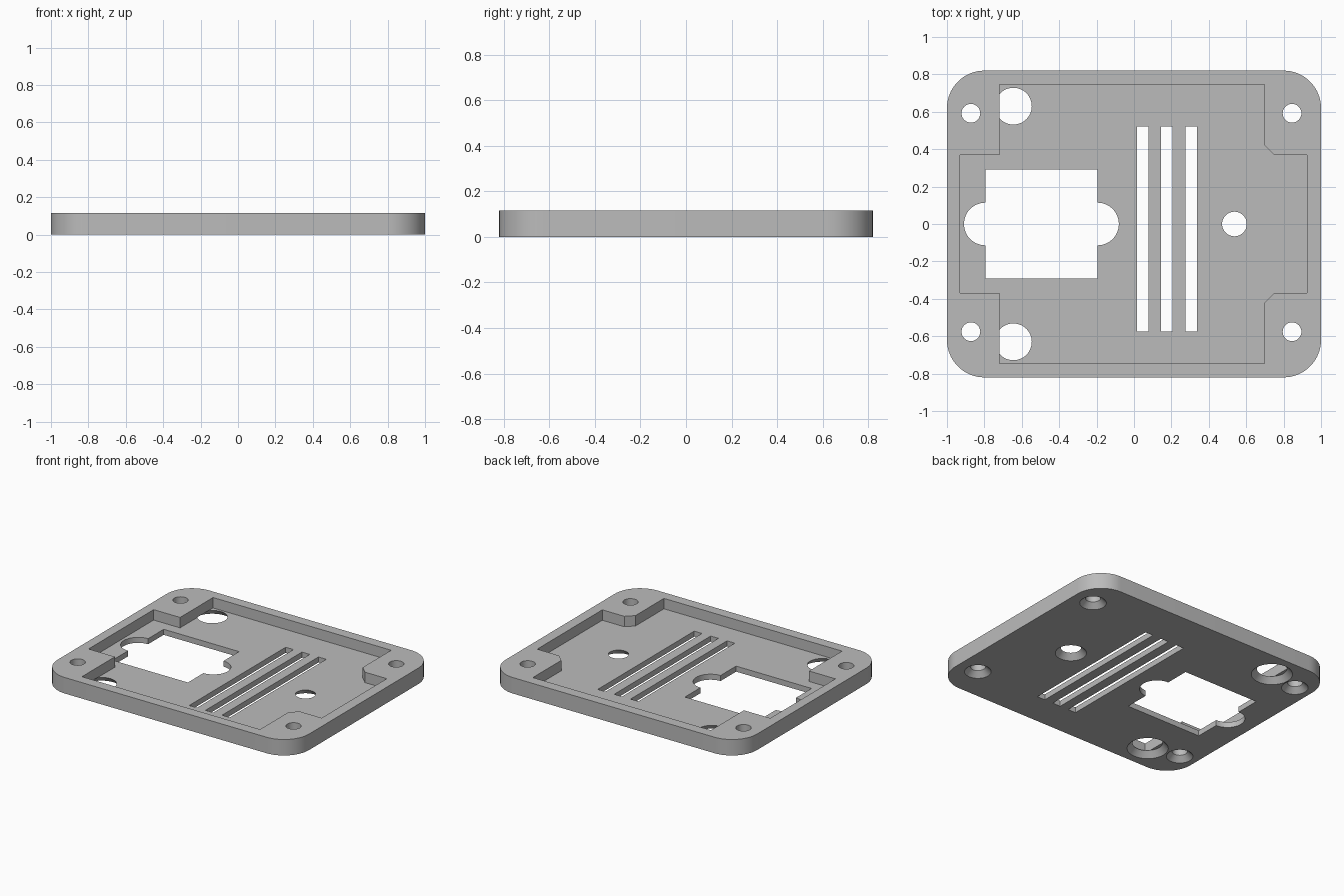
import bpy, bmesh
from math import cos, sin, pi, radians

if "Cube" in bpy.data.objects:
    bpy.data.objects.remove(bpy.data.objects["Cube"], do_unlink=True)

HALF_X, HALF_Y, HEIGHT, FLOOR = 1.0, 0.82, 0.115, 0.04
SEGS = 48

grey = bpy.data.materials.new("plain grey")
grey.use_nodes = True
COLOUR = (0.5, 0.5, 0.5, 1)
grey.diffuse_color = COLOUR
grey.node_tree.nodes["Principled BSDF"].inputs["Base Color"].default_value = COLOUR


def loft(name, rings):
    """Closed solid from stacked rings with equal point counts."""
    bm = bmesh.new()
    loops = [[bm.verts.new(p) for p in ring] for ring in rings]
    n = len(loops[0])
    bm.faces.new(loops[0][::-1])
    bm.faces.new(loops[-1])
    for low, high in zip(loops, loops[1:]):
        for i in range(n):
            j = (i + 1) % n
            bm.faces.new((low[i], low[j], high[j], high[i]))
    bmesh.ops.recalc_face_normals(bm, faces=bm.faces)
    mesh = bpy.data.meshes.new(name)
    bm.to_mesh(mesh)
    bm.free()
    obj = bpy.data.objects.new(name, mesh)
    bpy.context.collection.objects.link(obj)
    mesh.materials.append(grey)
    return obj


def prism(name, outline, z0, z1):
    return loft(name, [[(x, y, z) for x, y in outline] for z in (z0, z1)])


def arc(cx, cy, r, start, end, steps):
    return [(cx + r * cos(radians(start + (end - start) * i / steps)),
             cy + r * sin(radians(start + (end - start) * i / steps)))
            for i in range(steps + 1)]


def lathe(name, cx, cy, profile):
    return loft(name, [[(cx + r * cos(2 * pi * i / SEGS), cy + r * sin(2 * pi * i / SEGS), z)
                        for i in range(SEGS)] for r, z in profile])


# Rounded plate
R = 0.2
outline = []
for k, (sx, sy) in enumerate([(1, 1), (-1, 1), (-1, -1), (1, -1)]):
    outline += arc(sx * (HALF_X - R), sy * (HALF_Y - R), R, 90 * k, 90 * k + 90, 16)
plate = prism("cover_plate", outline, 0, HEIGHT)
cutters = []

# Pocket that leaves four corner blocks, the right pair chamfered
half = [(0.925, 0.37), (0.75, 0.37), (0.697, 0.422), (0.697, 0.745),
        (-0.72, 0.745), (-0.72, 0.37), (-0.93, 0.37)]
cutters.append(prism("pocket_cutter", half + [(x, -y) for x, y in reversed(half)],
                     FLOOR, HEIGHT + 0.1))

# Rectangular window with a round ear at each end
LEFT, RIGHT, TOP, EAR = -0.795, -0.195, 0.291, 0.114
window = [(RIGHT, -TOP)] + arc(RIGHT, 0, EAR, -90, 90, 24) + [(RIGHT, TOP), (LEFT, TOP)]
window += arc(LEFT, 0, EAR, 90, 270, 24) + [(LEFT, -TOP)]
cutters.append(prism("window_cutter", window, -0.1, FLOOR + 0.02))

# Three long vent slots
for x in (0.046, 0.176, 0.307):
    w = 0.031
    cutters.append(prism("slot_cutter", [(x - w, -0.576), (x + w, -0.576),
                                         (x + w, 0.52), (x - w, 0.52)], -0.1, FLOOR + 0.02))

# Countersunk corner screw holes
for x in (-0.872, 0.845):
    for y in (0.592, -0.576):
        cutters.append(lathe("screw_hole_cutter", x, y,
                             [(0.097, -0.01), (0.05, 0.037), (0.05, HEIGHT + 0.1)]))

# Tapered floor holes: two large ones running under the blocks, one small
for x, y, r in ((-0.645, 0.63, 0.0975), (-0.645, -0.63, 0.0975), (0.537, 0, 0.065)):
    cutters.append(lathe("floor_hole_cutter", x, y,
                         [(r + 0.046, -0.01), (r, FLOOR + 0.001)]))

# Cut everything out, then bake the result
for cutter in cutters:
    cutter.hide_render = True
    mod = plate.modifiers.new("cut", 'BOOLEAN')
    mod.operation = 'DIFFERENCE'
    mod.solver = 'EXACT'
    mod.object = cutter
bpy.context.view_layer.update()
baked = bpy.data.meshes.new_from_object(plate.evaluated_get(bpy.context.evaluated_depsgraph_get()))
plate.modifiers.clear()
plate.data = baked
for cutter in cutters:
    bpy.data.objects.remove(cutter, do_unlink=True)

# Smooth curved walls, crisp edges
bpy.ops.object.select_all(action='DESELECT')
plate.select_set(True)
bpy.context.view_layer.objects.active = plate
bpy.ops.object.shade_smooth_by_angle(angle=radians(30))
